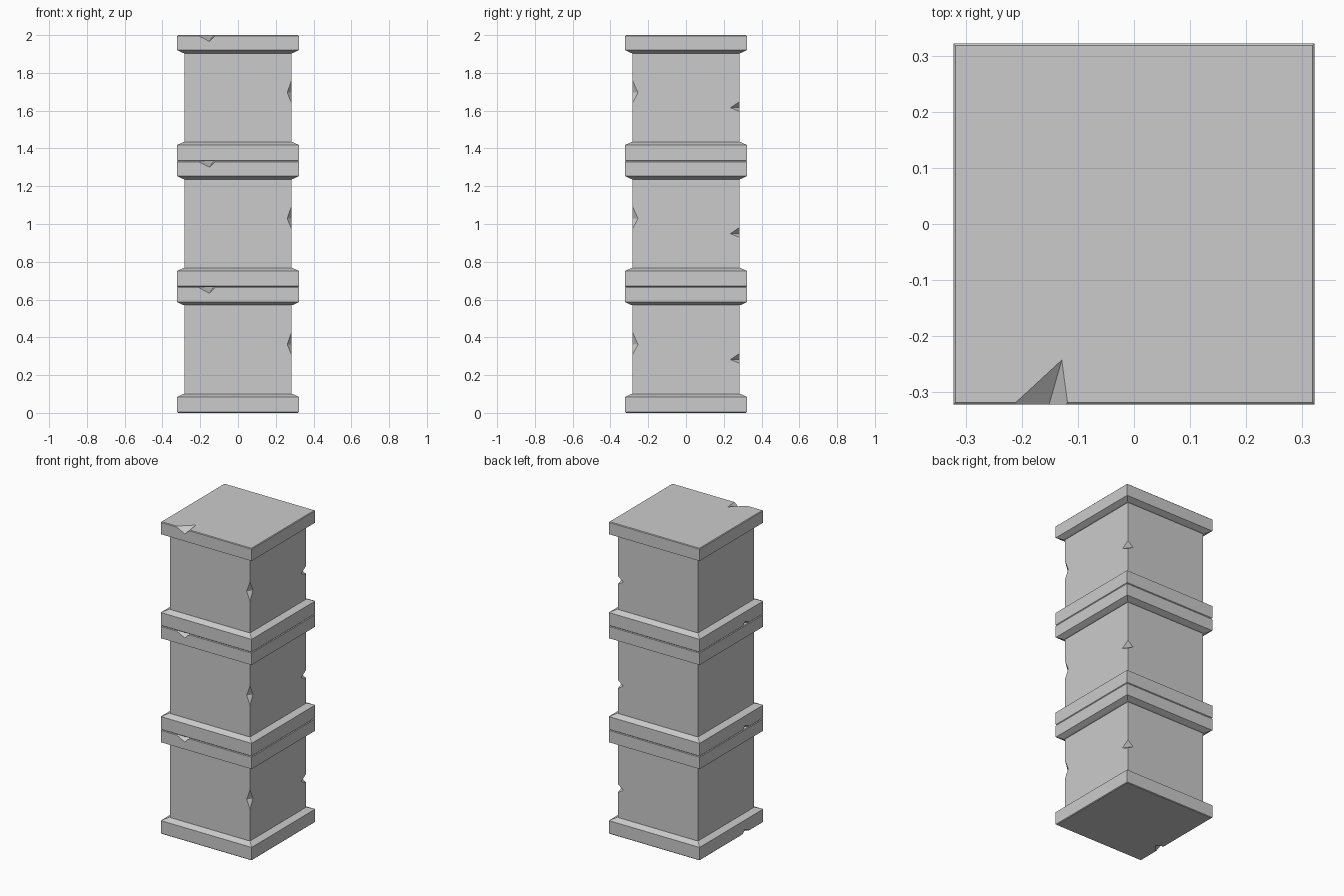
import bpy, bmesh

if "Cube" in bpy.data.objects:
    bpy.data.objects.remove(bpy.data.objects["Cube"])

SEG = 2 / 3      # height of one block
H, S = 0.322, 0.284  # half widths of rim and shaft


def finish(bm, name):
    bmesh.ops.recalc_face_normals(bm, faces=bm.faces)
    me = bpy.data.meshes.new(name)
    bm.to_mesh(me)
    bm.free()
    ob = bpy.data.objects.new(name, me)
    bpy.context.collection.objects.link(ob)
    return ob


def square_stack(name, profile):
    """Square rings (half width, z) bridged upward and capped."""
    bm = bmesh.new()
    rings = [[bm.verts.new((sx * r, sy * r, z)) for sx, sy in
              ((-1, -1), (1, -1), (1, 1), (-1, 1))] for r, z in profile]
    for a, b in zip(rings, rings[1:]):
        for i in range(4):
            j = (i + 1) % 4
            bm.faces.new((a[i], a[j], b[j], b[i]))
    bm.faces.new(rings[0][::-1])
    bm.faces.new(rings[-1])
    return finish(bm, name)


def chip(ob, name, points):
    """Cut a faceted chip out of an edge with a convex hull."""
    bm = bmesh.new()
    for p in points:
        bm.verts.new(p)
    bmesh.ops.convex_hull(bm, input=bm.verts)
    cutter = finish(bm, name)
    cutter.hide_render = True
    mod = ob.modifiers.new(name, 'BOOLEAN')
    mod.operation = 'DIFFERENCE'
    mod.solver = 'EXACT'
    mod.object = cutter
    bpy.context.view_layer.objects.active = ob
    bpy.ops.object.modifier_apply(modifier=mod.name)
    bpy.data.objects.remove(cutter)


# Lower block with foot rim, shaft and cap rim
block = square_stack("lower_block", [
    (H - .004, 0), (H, .004), (H, .085), (S + .006, .1), (S, .101), (S, .57),
    (S + .008, .572), (H, .587), (H, SEG - .004), (H - .004, SEG)])

# Chips in the shaft's vertical edges
chip(block, "front_edge_chip", [
    (S, -S, .43), (S, -S, .305), (S + .002, -S + .032, .362),
    (S - .025, -S - .002, .362), (S + .03, -S - .03, .362)])
chip(block, "back_edge_chip", [
    (S, S, .315), (S, S, .262), (S + .002, S - .052, .282),
    (S - .04, S + .002, .284), (S + .03, S + .03, .285)])

# Chips in the top front edge and the bottom left edge
chip(block, "top_rim_chip", [
    (-.215, -H, SEG), (-.118, -H, SEG), (-.128, -.24, SEG + .001),
    (-.152, -H - .002, SEG - .034), (-.15, -H - .03, SEG + .03)])
chip(block, "bottom_rim_chip", [
    (-H, -.19, 0), (-H, -.11, 0), (-.27, -.13, -.001),
    (-H - .002, -.14, .025), (-H - .03, -.14, -.03)])

# Stacked copies
for i, name in enumerate(("middle_block", "upper_block"), 1):
    copy = block.copy()
    copy.data = block.data.copy()
    copy.name = name
    copy.location.z = i * SEG
    bpy.context.collection.objects.link(copy)
